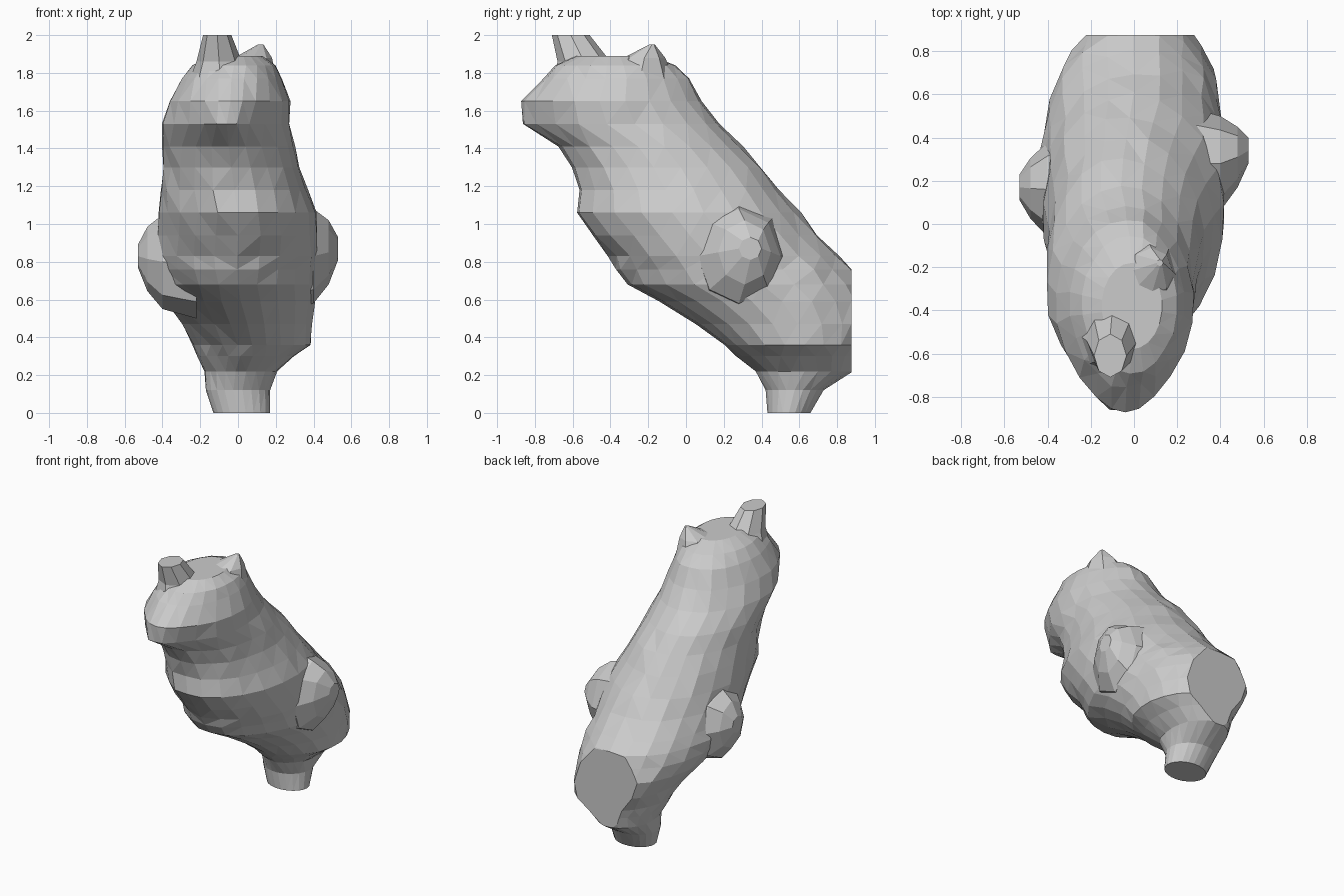
import bpy, bmesh, math, random

if "Cube" in bpy.data.objects:
    bpy.data.objects.remove(bpy.data.objects["Cube"])

random.seed(4)
SIDES = 22

# Horizontal slices of the leaning torso: z, x min, x max, y min, y max, front pinch
SLICES = [
    (0.00, -0.13, 0.17, 0.43, 0.66, 0), (0.12, -0.17, 0.17, 0.42, 0.73, 0),
    (0.22, -0.18, 0.21, 0.37, 0.885, 0), (0.30, -0.21, 0.30, 0.27, 0.92, .1),
    (0.36, -0.24, 0.39, 0.20, 0.95, .15), (0.47, -0.30, 0.40, 0.06, 0.99, .1),
    (0.59, -0.38, 0.41, -0.13, 0.99, .1), (0.68, -0.42, 0.42, -0.32, 0.94, .15),
    (0.76, -0.43, 0.42, -0.37, 0.885, .05), (0.83, -0.43, 0.42, -0.40, 0.81, 0),
    (0.94, -0.42, 0.42, -0.49, 0.70, 0), (1.06, -0.42, 0.42, -0.58, 0.60, .12),
    (1.18, -0.41, 0.37, -0.57, 0.50, 0), (1.30, -0.39, 0.32, -0.60, 0.40, 0),
    (1.41, -0.40, 0.30, -0.67, 0.30, .1), (1.53, -0.40, 0.28, -0.87, 0.18, .5),
    (1.65, -0.36, 0.28, -0.87, 0.09, .33), (1.77, -0.30, 0.23, -0.76, 0.02, .1),
    (1.84, -0.24, 0.20, -0.69, -0.06, 0), (1.89, -0.15, 0.13, -0.58, -0.18, 0),
]


def finish(name, bm):
    mesh = bpy.data.meshes.new(name)
    bm.to_mesh(mesh)
    bm.free()
    obj = bpy.data.objects.new(name, mesh)
    bpy.context.collection.objects.link(obj)
    return obj


def loft(name, rings):
    """Skin closed rings of points and cap both ends."""
    bm = bmesh.new()
    loops = [[bm.verts.new(p) for p in ring] for ring in rings]
    for a, b in zip(loops, loops[1:]):
        for i in range(len(a)):
            j = (i + 1) % len(a)
            bm.faces.new((a[i], a[j], b[j], b[i]))
    bm.faces.new(loops[0][::-1])
    bm.faces.new(loops[-1])
    bmesh.ops.recalc_face_normals(bm, faces=bm.faces)
    return finish(name, bm)


def ellipse(x, y, z, rx, ry, n=8):
    return [(x + rx * math.cos(2 * math.pi * i / n),
             y + ry * math.sin(2 * math.pi * i / n), z) for i in range(n)]


# Torso and head, pinched at the snout, with slightly rough facets
rings = []
for z, x0, x1, y0, y1, pinch in SLICES:
    ring = []
    for i in range(SIDES):
        a = 2 * math.pi * (i + (0.5 if z > 0.3 else 0)) / SIDES
        c, s = math.cos(a), math.sin(a)
        narrow = 1 - pinch * max(0, -s) ** 2
        rough = 1 + random.uniform(-0.02, 0.025) * (0.2 < z < 1.85)
        ring.append(((x0 + x1) / 2 + (x1 - x0) / 2 * c * narrow * rough,
                     (y0 + y1) / 2 + (y1 - y0) / 2 * s * rough, z))
    rings.append(ring)
body = loft("body", rings)

# Flat cut across the back end, then triangular facets
bm = bmesh.new()
bm.from_mesh(body.data)
cut = bmesh.ops.bisect_plane(bm, geom=bm.verts[:] + bm.edges[:] + bm.faces[:],
                             plane_co=(0, 0.875, 0), plane_no=(0, 1, 0), clear_outer=True)
edges = [e for e in cut["geom_cut"] if isinstance(e, bmesh.types.BMEdge)]
bmesh.ops.holes_fill(bm, edges=edges)
bmesh.ops.triangulate(bm, faces=[f for f in bm.faces if len(f.verts) == 4])
bmesh.ops.recalc_face_normals(bm, faces=bm.faces)
bm.to_mesh(body.data)
bm.free()

# Ears: a blunt one at the front, a low pointed one behind
parts = [
    loft("front_ear", [ellipse(-0.09, -0.50, 1.70, 0.19, 0.22),
                       ellipse(-0.10, -0.54, 1.86, 0.12, 0.14),
                       ellipse(-0.11, -0.61, 2.00, 0.075, 0.10)]),
    loft("rear_ear", [ellipse(0.05, -0.25, 1.74, 0.16, 0.20),
                      ellipse(0.08, -0.22, 1.88, 0.10, 0.11),
                      ellipse(0.12, -0.18, 1.95, 0.015, 0.015)]),
]


# Limb stubs: blunt, irregular cones spreading out of the flanks
def limb(name, side, y, z, tip_y, tip_z):
    steps = [(0.22, 0.27, 0.30, y, z), (0.40, 0.22, 0.25, y, z),
             (0.48, 0.14, 0.17, (y + tip_y) / 2, (z + tip_z) / 2),
             (0.53, 0.06, 0.06, tip_y, tip_z)]
    return loft(name, [[(side * p[2], p[0], p[1]) for p in ellipse(cy, cz, x, ry, rz)]
                       for x, ry, rz, cy, cz in steps])


parts.append(limb("left_limb", -1, 0.16, 0.80, 0.17, 0.83))
parts.append(limb("right_limb", 1, 0.28, 0.83, 0.34, 0.87))

# Merge everything into one skin
for p in parts:
    mod = body.modifiers.new(p.name, 'BOOLEAN')
    mod.operation = 'UNION'
    mod.solver = 'EXACT'
    mod.object = p
bpy.context.view_layer.objects.active = body
for mod in list(body.modifiers):
    bpy.ops.object.modifier_apply(modifier=mod.name)
for p in parts:
    bpy.data.objects.remove(p)
